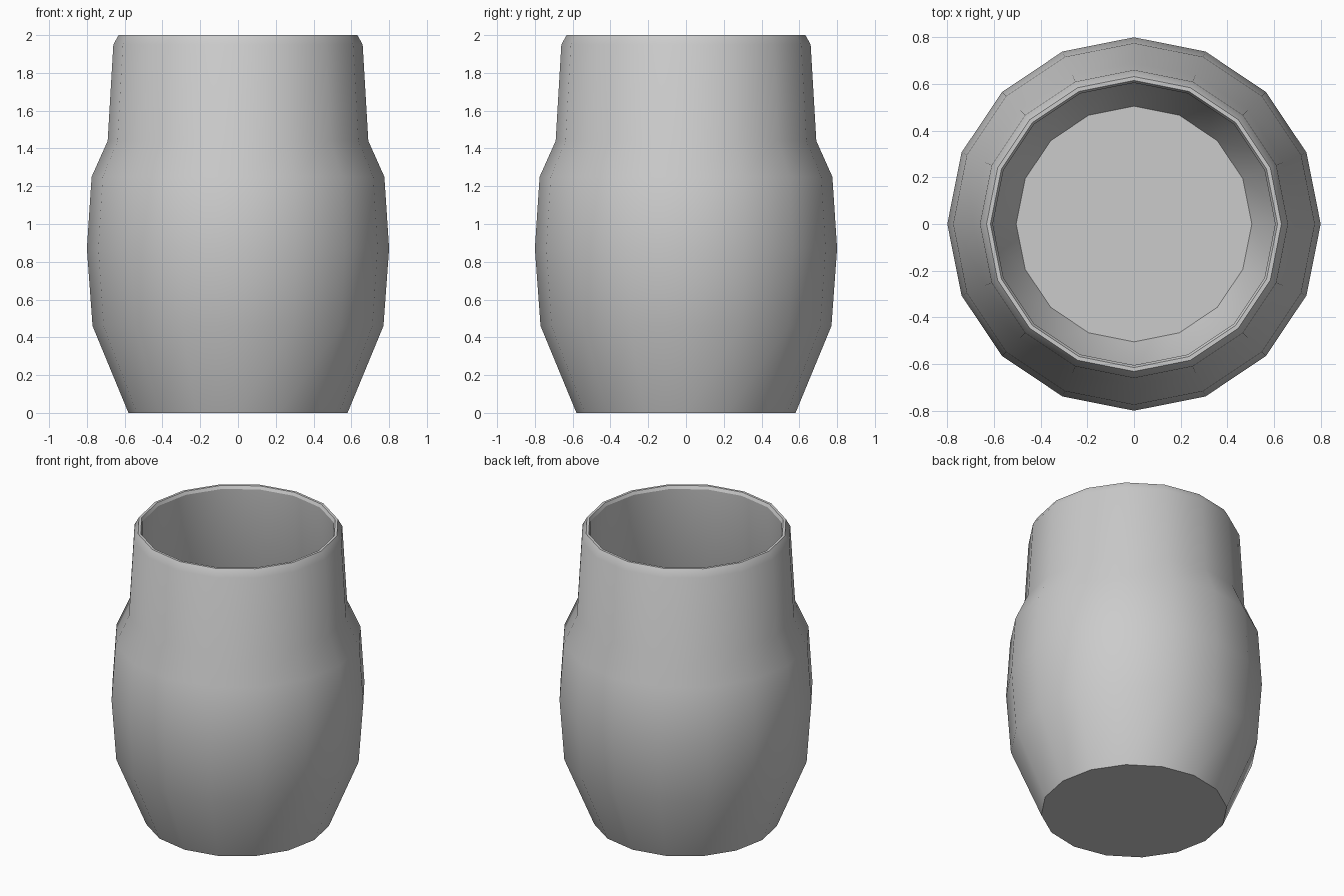
import bpy
import bmesh
from math import cos, sin, pi, radians

cube = bpy.data.objects.get("Cube")
if cube:
    bpy.data.objects.remove(cube, do_unlink=True)

SIDES = 16

# Single clay colour
clay = bpy.data.materials.new("light_grey")
clay.use_nodes = True
colour = (0.6, 0.6, 0.6, 1)
clay.diffuse_color = colour
clay.node_tree.nodes["Principled BSDF"].inputs["Base Color"].default_value = colour

# (radius, height) from the base, up the outside, over the rim, down the inside
profile = [
    (0.58, 0), (0.77, 0.46), (0.80, 0.87), (0.775, 1.25), (0.69, 1.44),
    (0.66, 1.95), (0.632, 2.0), (0.615, 2.0), (0.605, 1.98),
    (0.635, 1.42), (0.715, 1.22), (0.74, 0.87), (0.71, 0.49), (0.505, 0.07),
]


def lathe(name, points, material):
    """Spin a profile into a closed, faceted vessel with flat end caps."""
    bm = bmesh.new()
    rings = [[bm.verts.new((r * cos(2 * pi * i / SIDES), r * sin(2 * pi * i / SIDES), z))
              for i in range(SIDES)] for r, z in points]
    for low, high in zip(rings, rings[1:]):
        for i in range(SIDES):
            j = (i + 1) % SIDES
            bm.faces.new((low[i], low[j], high[j], high[i]))
    bm.faces.new(reversed(rings[0]))
    bm.faces.new(rings[-1])
    bmesh.ops.recalc_face_normals(bm, faces=bm.faces)
    mesh = bpy.data.meshes.new(name)
    bm.to_mesh(mesh)
    bm.free()
    mesh.materials.append(material)
    obj = bpy.data.objects.new(name, mesh)
    bpy.context.collection.objects.link(obj)
    return obj


# Open vessel with thick walls, smooth sides and crisp rim and base
vessel = lathe("vessel", profile, clay)
bpy.ops.object.select_all(action="DESELECT")
vessel.select_set(True)
bpy.context.view_layer.objects.active = vessel
bpy.ops.object.shade_smooth_by_angle(angle=radians(27))
